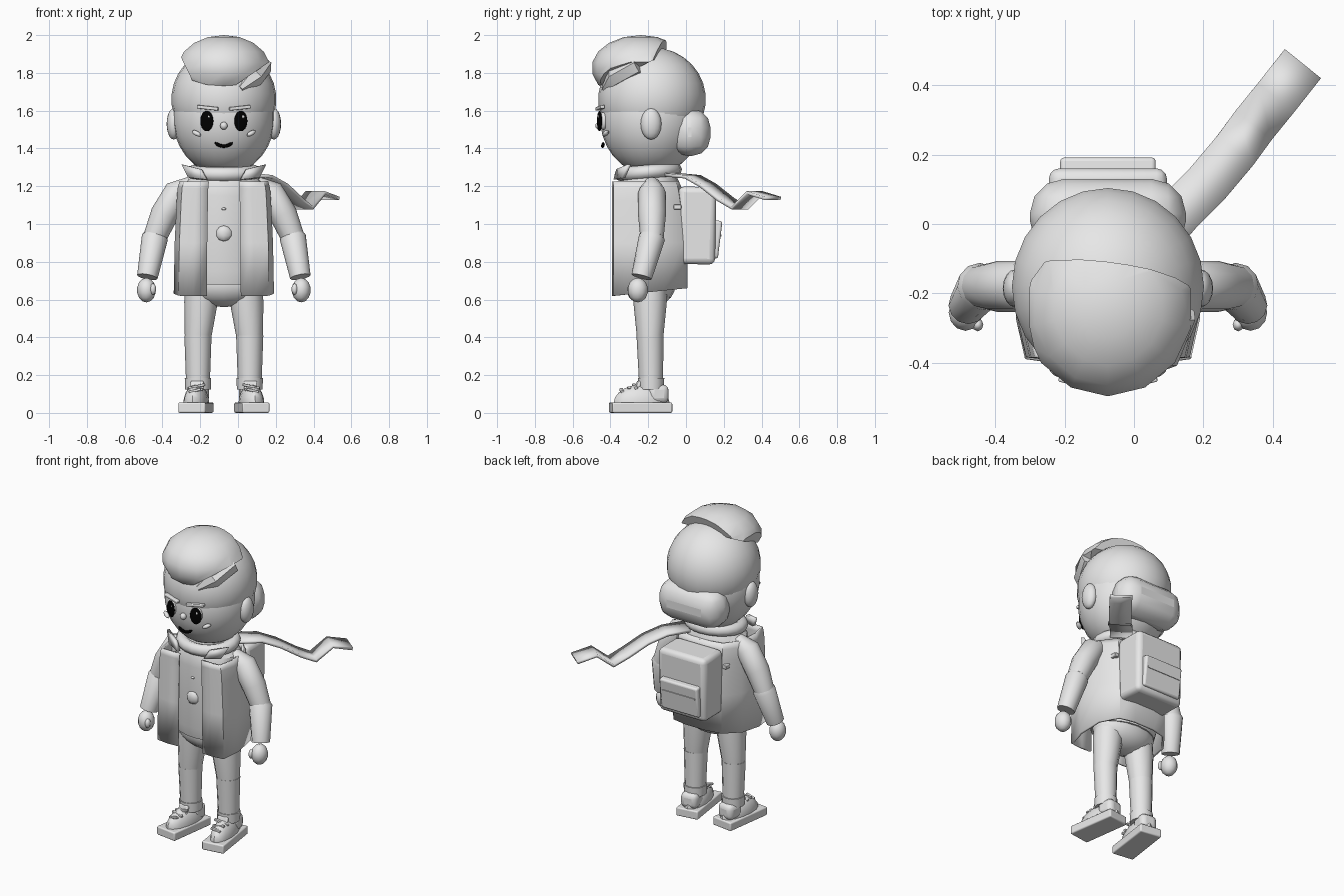
import bpy, bmesh, math
from mathutils import Vector, Matrix, Euler

if "Cube" in bpy.data.objects:
    bpy.data.objects.remove(bpy.data.objects["Cube"], do_unlink=True)

CX = -0.075  # the body's own centre line


def material(name, value):
    m = bpy.data.materials.new(name)
    m.use_nodes = True
    colour = (value, value, value, 1)
    m.diffuse_color = colour
    for n in m.node_tree.nodes:
        if n.type == 'BSDF_PRINCIPLED':
            n.inputs["Base Color"].default_value = colour
    return m


GREY = material("plain grey", 0.8)
BLACK = material("black", 0.0)


def finish(name, bm, mat=GREY, angle=35, bevel=0, thick=0):
    bmesh.ops.recalc_face_normals(bm, faces=bm.faces)
    me = bpy.data.meshes.new(name)
    bm.to_mesh(me)
    bm.free()
    me.materials.append(mat)
    o = bpy.data.objects.new(name, me)
    o.location.x = CX
    bpy.context.collection.objects.link(o)
    if thick:
        s = o.modifiers.new("thickness", 'SOLIDIFY')
        s.thickness, s.offset = thick, 0
    if bevel:
        b = o.modifiers.new("bevel", 'BEVEL')
        b.width, b.segments = bevel, 3
    bpy.ops.object.select_all(action='DESELECT')
    o.select_set(True)
    bpy.context.view_layer.objects.active = o
    bpy.ops.object.shade_smooth_by_angle(angle=math.radians(angle))
    return o


def place(pos, size, rot=(0, 0, 0)):
    turn = Euler([math.radians(a) for a in rot]).to_matrix().to_4x4()
    return Matrix.Translation(pos) @ turn @ Matrix.Diagonal((*size, 1))


def ball(name, pos, radii, rot=(0, 0, 0), mat=GREY, seg=16):
    bm = bmesh.new()
    bmesh.ops.create_uvsphere(bm, u_segments=seg, v_segments=seg * 5 // 8, radius=1,
                              matrix=place(pos, radii, rot))
    return finish(name, bm, mat, 50)


def box(name, pos, size, rot=(0, 0, 0), bevel=0):
    bm = bmesh.new()
    bmesh.ops.create_cube(bm, size=1, matrix=place(pos, size, rot))
    return finish(name, bm, bevel=bevel)


def trim(bm, co, no):
    geom = bm.verts[:] + bm.edges[:] + bm.faces[:]
    bmesh.ops.bisect_plane(bm, geom=geom, plane_co=co, plane_no=no, clear_outer=True)
    bmesh.ops.holes_fill(bm, edges=bm.edges, sides=0)


def loft(name, rings, closed=True, **kw):
    bm = bmesh.new()
    rows = [[bm.verts.new(p) for p in r] for r in rings]
    n = len(rows[0])
    for a, b in zip(rows, rows[1:]):
        for i in range(n if closed else n - 1):
            j = (i + 1) % n
            bm.faces.new((a[i], a[j], b[j], b[i]))
    if closed:
        bm.faces.new(rows[0])
        bm.faces.new(rows[-1])
    return finish(name, bm, **kw)


def ellipse(y, z, rx, ry, n=20):
    return [(rx * math.cos(t * math.tau / n), y + ry * math.sin(t * math.tau / n), z)
            for t in range(n)]


def tube(name, points, radii, n=12, angle=50, **kw):
    pts = [Vector(p) for p in points]
    rings = []
    for i, p in enumerate(pts):
        d = (pts[min(i + 1, len(pts) - 1)] - pts[max(i - 1, 0)]).normalized()
        u = d.cross(Vector((0, 1, 0.01))).normalized()
        v = d.cross(u)
        rings.append([p + radii[i] * (u * math.cos(k * math.tau / n) + v * math.sin(k * math.tau / n))
                      for k in range(n)])
    return loft(name, rings, angle=angle, **kw)


# Head: face, hair cap, nape roll
ball("face", (0, -0.185, 1.56), (0.27, 0.27, 0.30), seg=24)
ball("hair_cap", (0, -0.18, 1.66), (0.278, 0.285, 0.275), seg=24)
box("nape_hair", (0, 0.02, 1.485), (0.45, 0.22, 0.25), bevel=0.1)

# Swept front hair, trimmed below, behind and along both sides
bm = bmesh.new()
bmesh.ops.create_uvsphere(bm, u_segments=14, v_segments=9, radius=1,
                          matrix=place((0, -0.24, 1.825), (0.25, 0.26, 0.175)))
trim(bm, (0, -0.47, 1.725), (0, 0.11, -0.23))
trim(bm, (0, -0.11, 1.97), (0.016, 0.12, -0.04))
trim(bm, (-0.235, 0, 1.90), (-0.175, 0, -0.085))
trim(bm, (0.23, 0, 1.85), (0.11, 0, -0.16))
finish("front_hair", bm)
tube("side_lock", [(0.085, -0.43, 1.715), (0.155, -0.375, 1.775), (0.205, -0.25, 1.84)],
     [0.02, 0.055, 0.055], n=6, angle=35)

# Face details
ball("nose", (0, -0.46, 1.52), (0.021, 0.02, 0.021), seg=10)
smile = [(x * 0.012, -0.442 + abs(x) * 0.001, 1.412 + 0.0012 * x * x) for x in range(-4, 5)]
tube("mouth", smile, [0.003] + [0.009] * 7 + [0.003], n=8, mat=BLACK)
for s, side in ((1, "left"), (-1, "right")):
    ball(side + "_ear", (s * 0.265, -0.185, 1.53), (0.038, 0.055, 0.083))
    ball(side + "_eyeball", (s * 0.09, -0.438, 1.545), (0.03, 0.02, 0.046), (0, 0, s * 17))
    ball(side + "_eye", (s * 0.09, -0.458, 1.545), (0.036, 0.009, 0.054), (0, 0, s * 17), BLACK)
    ball(side + "_eye_glint", (s * 0.09 + 0.012, -0.465, 1.568), (0.007, 0.005, 0.009), seg=8)
    box(side + "_eyebrow", (s * 0.085, -0.455, 1.615), (0.115, 0.025, 0.018), (0, -s * 6, s * 14), 0.005)
    ball(side + "_cheek", (s * 0.145, -0.425, 1.48), (0.03, 0.015, 0.013), (0, -s * 25, s * 30), seg=8)

# Shirt, buttons and hips
loft("shirt", [ellipse(-0.195, z, rx, ry) for z, rx, ry in
               ((0.68, 0.21, 0.15), (0.75, 0.23, 0.165), (1.15, 0.215, 0.165),
                (1.22, 0.205, 0.16), (1.26, 0.16, 0.14), (1.32, 0.12, 0.12))])
ball("belly_button", (0, -0.362, 0.95), (0.042, 0.02, 0.042), seg=8)
ball("chest_button", (0, -0.362, 1.08), (0.013, 0.01, 0.007), seg=8)
ball("hips", (0, -0.19, 0.68), (0.21, 0.135, 0.12))

# Open jacket: one C-shaped section lofted upward
half = [(0.09, -0.382), (0.16, -0.385), (0.235, -0.378), (0.258, -0.27),
        (0.245, -0.12), (0.17, -0.02), (0.07, 0.0)]
section = half + [(-x, y) for x, y in reversed(half)]
rings = []
for z, sx, pull in ((0.62, 1, 0), (0.90, 0.98, 0), (1.12, 0.94, 0.06), (1.19, 0.92, 0.1), (1.225, 0.88, 0.15)):
    rings.append([(x * sx, y - pull * (y + 0.38) * 0.8,
                   z + (0.04 * (y + 0.38) / 0.38 if z < 0.7 else 0)) for x, y in section])
loft("jacket", rings, closed=False, thick=0.015)

# Scarf ring and blown tail
bpy.ops.mesh.primitive_torus_add(major_segments=20, minor_segments=8, major_radius=0.155,
                                 minor_radius=0.04, location=(CX, -0.2, 1.275),
                                 rotation=(math.radians(5), 0, 0))
ring = bpy.context.object
ring.name = "scarf_ring"
ring.scale = (1.03, 0.92, 0.95)
ring.data.materials.append(GREY)
bpy.ops.object.shade_smooth_by_angle(angle=math.radians(50))
path = [(0.04, -0.07, 1.26), (0.13, 0.035, 1.25), (0.21, 0.115, 1.205), (0.29, 0.21, 1.13),
        (0.345, 0.285, 1.085), (0.41, 0.365, 1.165), (0.485, 0.46, 1.135)]
w = Vector((0.052, -0.042, 0))
loft("scarf_tail", [[Vector(p) + w - Vector((CX, 0, 0)), Vector(p) - w - Vector((CX, 0, 0))]
                    for p in path], closed=False, thick=0.018, angle=18)

# Backpack with pocket and slit
box("backpack", (0, 0.057, 0.992), (0.34, 0.20, 0.41), (-1, 0, 0), 0.03)
box("backpack_pocket", (0, 0.146, 0.92), (0.275, 0.07, 0.20), (-7, 0, 0), 0.012)
box("pocket_slit", (0, 0.184, 0.94), (0.24, 0.009, 0.012), (-7, 0, 0))

for s, side in ((1, "left"), (-1, "right")):
    # Collar flap and backpack strap end
    loft(side + "_collar_flap",
         [[(s * 0.22, -0.30, 1.315), (s * 0.185, -0.33, 1.245)],
          [(s * 0.12, -0.36, 1.29), (s * 0.09, -0.375, 1.235)]], closed=False, thick=0.02)
    box(side + "_strap_buckle", (s * 0.185, -0.045, 1.09), (0.03, 0.04, 0.025), bevel=0.004)

    # Arm: sleeve, forearm, hand, thumb
    elbow = (s * 0.365, -0.18, 0.93)
    tube(side + "_upper_sleeve", [(s * 0.17, -0.18, 1.215), (s * 0.245, -0.18, 1.165),
                                  (s * 0.315, -0.18, 1.05), elbow], [0.04, 0.074, 0.074, 0.062])
    tube(side + "_lower_sleeve", [(s * 0.35, -0.175, 0.96), elbow, (s * 0.405, -0.235, 0.72)],
         [0.05, 0.07, 0.055])
    ball(side + "_hand", (s * 0.41, -0.255, 0.65), (0.05, 0.054, 0.065), seg=12)
    ball(side + "_thumb", (s * 0.375, -0.29, 0.655), (0.017, 0.02, 0.03), seg=8)

    # Leg: thigh, shin, cuff
    tube(side + "_thigh", [(s * 0.11, -0.19, 0.70), (s * 0.122, -0.19, 0.58), (s * 0.137, -0.19, 0.40)],
         [0.09, 0.088, 0.07])
    tube(side + "_shin", [(s * 0.137, -0.19, 0.41), (s * 0.137, -0.185, 0.13)], [0.072, 0.062])
    tube(side + "_trouser_cuff", [(s * 0.137, -0.185, 0.185), (s * 0.137, -0.185, 0.125)], [0.07, 0.068])

    # Shoe turned slightly outward: sole, upper, heel, tongue, laces
    turn = s * 8
    box(side + "_sole", (s * 0.148, -0.24, 0.028), (0.145, 0.32, 0.055), (0, 0, turn), 0.008)
    bm = bmesh.new()
    bmesh.ops.create_uvsphere(bm, u_segments=14, v_segments=10, radius=1,
                              matrix=place((s * 0.146, -0.235, 0.05), (0.066, 0.15, 0.10), (0, 0, turn)))
    trim(bm, (0, 0, 0.045), (0, 0, -1))
    finish(side + "_shoe", bm)
    box(side + "_heel", (s * 0.137, -0.15, 0.10), (0.11, 0.11, 0.10), (0, 0, turn), 0.03)
    box(side + "_tongue", (s * 0.142, -0.255, 0.14), (0.07, 0.02, 0.06), (-20, 0, turn), 0.008)
    for k in range(3):
        box(f"{side}_lace_{k + 1}", (s * (0.145 + 0.004 * k), -0.27 - 0.035 * k, 0.14 - 0.011 * k),
            (0.095 - 0.015 * k, 0.018, 0.014), (0, s * (12 - 20 * (k % 2)), turn), 0.004)
